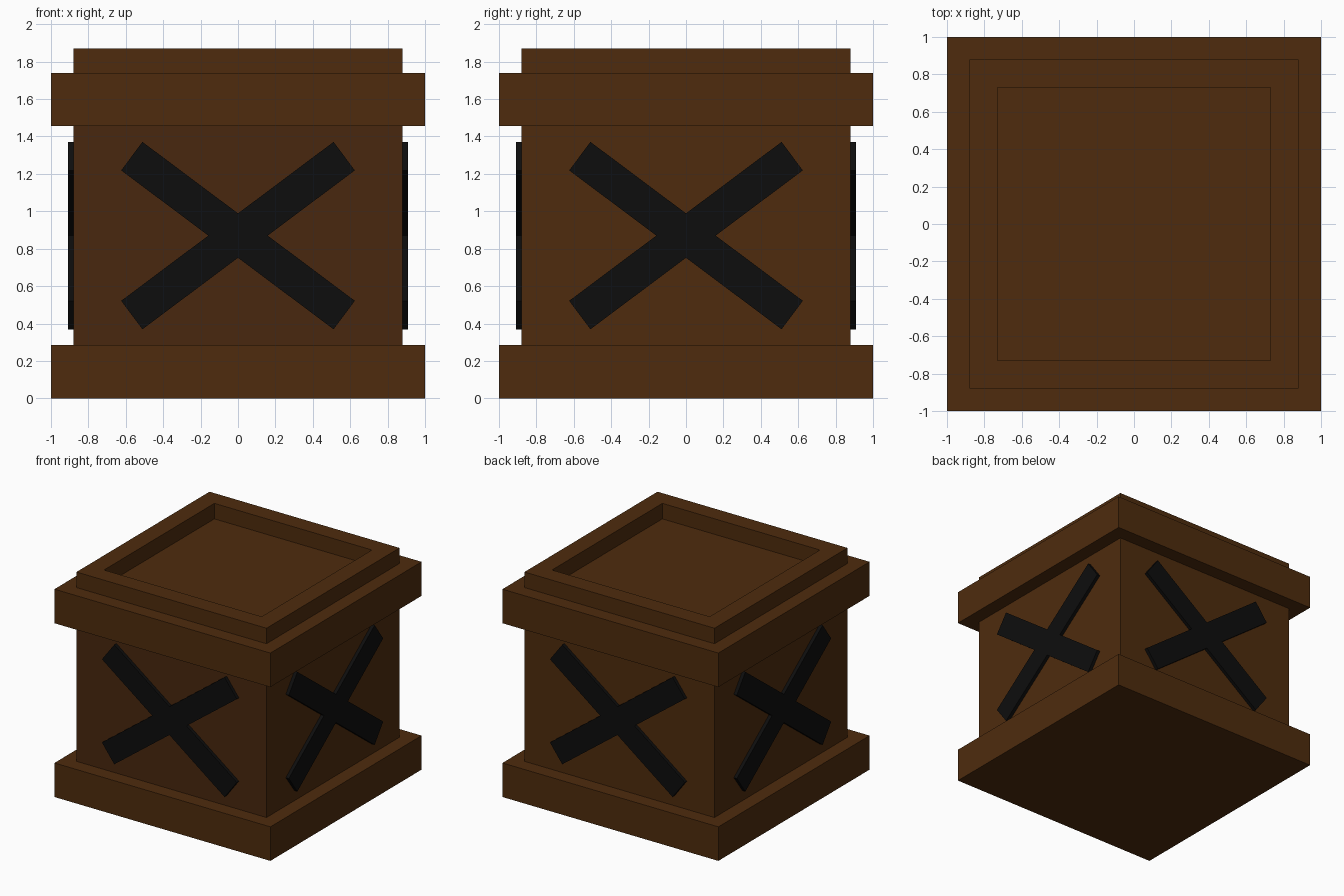
import bpy, bmesh, math
from mathutils import Matrix, Vector

if "Cube" in bpy.data.objects:
    bpy.data.objects.remove(bpy.data.objects["Cube"])


def material(name, rgb):
    m = bpy.data.materials.new(name)
    m.diffuse_color = (*rgb, 1)
    m.use_nodes = True
    m.node_tree.nodes["Principled BSDF"].inputs["Base Color"].default_value = m.diffuse_color
    return m


WOOD = material("brown wood", (0.077, 0.0245, 0.0040))
DARK = material("darker front wood", (0.065, 0.0205, 0.0044))
BLACK = material("black", (0.004, 0.004, 0.004))


def finish(name, bm, *mats):
    bmesh.ops.recalc_face_normals(bm, faces=bm.faces)
    me = bpy.data.meshes.new(name)
    bm.to_mesh(me)
    bm.free()
    for m in mats:
        me.materials.append(m)
    ob = bpy.data.objects.new(name, me)
    bpy.context.collection.objects.link(ob)
    return ob


def block(half, z0, z1):
    bm = bmesh.new()
    mat = Matrix.Translation((0, 0, (z0 + z1) / 2)) @ Matrix.Diagonal((2 * half, 2 * half, z1 - z0, 1))
    bmesh.ops.create_cube(bm, size=1, matrix=mat)
    bm.normal_update()
    return bm


def step(bm, face, inset, dz):
    """Inset a face, then extrude it up or down; returns the moved face."""
    bmesh.ops.inset_region(bm, faces=[face], thickness=inset, use_even_offset=True)
    face = bmesh.ops.extrude_discrete_faces(bm, faces=[face])["faces"][0]
    bmesh.ops.translate(bm, verts=face.verts, vec=(0, 0, dz))
    bm.normal_update()
    return face


# Base plinth
finish("base", block(1.0, 0, 0.285), WOOD)

# Body, with a slightly darker front face
bm = block(0.88, 0.285, 1.455)
for f in bm.faces:
    f.material_index = 1 if f.normal.y < -0.5 else 0
finish("body", bm, WOOD, DARK)

# Lid: wide band, raised rim, recessed panel
bm = block(1.0, 1.455, 1.74)
top = max(bm.faces, key=lambda f: f.calc_center_median().z)
top = step(bm, top, 0.12, 0.13)
step(bm, top, 0.15, -0.13)
finish("lid", bm, WOOD)

# Crossed straps: one X outline extruded, repeated on the four sides
ANGLE, HALF_LEN, HALF_W = math.radians(36.8), 0.709, 0.095
CENTRE_Z, INNER, OUTER = 0.87, 0.87, 0.908
notch_x, notch_z = HALF_W / math.sin(ANGLE), HALF_W / math.cos(ANGLE)
outline = []
arms = [(ANGLE, (0, notch_z)), (math.pi - ANGLE, (-notch_x, 0)),
        (math.pi + ANGLE, (0, -notch_z)), (-ANGLE, (notch_x, 0))]
for a, notch in arms:
    d, n = Vector((math.cos(a), math.sin(a))), Vector((-math.sin(a), math.cos(a)))
    outline += [d * HALF_LEN - n * HALF_W, d * HALF_LEN + n * HALF_W, Vector(notch)]

for i, side in enumerate(("front", "right", "back", "left")):
    bm = bmesh.new()
    face = bm.faces.new([bm.verts.new((p.x, -INNER, CENTRE_Z + p.y)) for p in outline])
    ext = bmesh.ops.extrude_face_region(bm, geom=[face], use_keep_orig=True)
    moved = [v for v in ext["geom"] if isinstance(v, bmesh.types.BMVert)]
    bmesh.ops.translate(bm, verts=moved, vec=(0, INNER - OUTER, 0))
    bm.transform(Matrix.Rotation(i * math.pi / 2, 4, "Z"))
    finish(side + "_cross", bm, BLACK)
